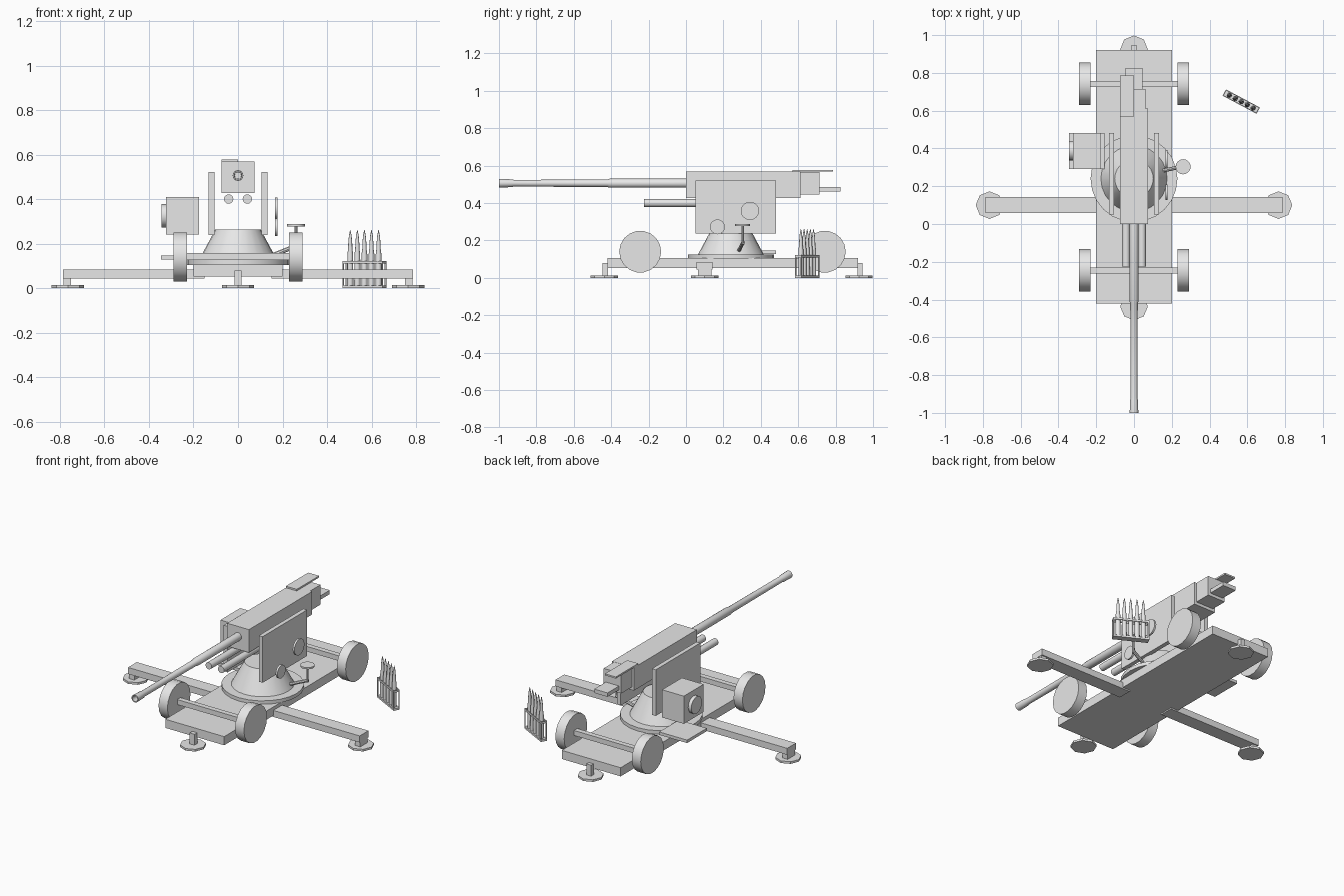
import bpy, bmesh, math
from mathutils import Vector, Matrix

cube = bpy.data.objects.get("Cube")
if cube:
    bpy.data.objects.remove(cube)

grey = bpy.data.materials.new("plain_grey")
grey.use_nodes = True
grey.diffuse_color = (0.8, 0.8, 0.8, 1)
grey.node_tree.nodes["Principled BSDF"].inputs["Base Color"].default_value = (0.8, 0.8, 0.8, 1)
parts = []


def finish(name, bm, matrix=None):
    bmesh.ops.recalc_face_normals(bm, faces=bm.faces)
    mesh = bpy.data.meshes.new(name)
    bm.to_mesh(mesh)
    bm.free()
    mesh.materials.append(grey)
    ob = bpy.data.objects.new(name, mesh)
    bpy.context.collection.objects.link(ob)
    if matrix:
        ob.matrix_world = matrix
    parts.append(ob)
    return ob


def box(name, x, y, z, matrix=None):
    """Box from (min, max) ranges."""
    bm = bmesh.new()
    size = [b - a for a, b in (x, y, z)]
    mid = [(a + b) / 2 for a, b in (x, y, z)]
    bmesh.ops.create_cube(bm, size=1, matrix=Matrix.Translation(mid) @ Matrix.Diagonal((*size, 1)))
    return finish(name, bm, matrix)


def lathe(name, profile, start, axis=(0, 0, 1), sides=16, matrix=None):
    """Turned solid: (radius, distance along axis) profile, capped at both ends."""
    bm = bmesh.new()
    rings = []
    for r, d in profile:
        angles = [2 * math.pi * i / sides for i in range(sides)]
        rings.append([bm.verts.new((r * math.cos(a), r * math.sin(a), d)) for a in angles])
    for low, high in zip(rings, rings[1:]):
        for i in range(sides):
            j = (i + 1) % sides
            bm.faces.new((low[i], low[j], high[j], high[i]))
    bm.faces.new(rings[0][::-1])
    bm.faces.new(rings[-1])
    turn = Vector(axis).to_track_quat('Z', 'Y').to_matrix().to_4x4()
    bm.transform(Matrix.Translation(start) @ turn)
    return finish(name, bm, matrix)


def rod(name, a, b, r, sides=16, matrix=None):
    a, b = Vector(a), Vector(b)
    return lathe(name, [(r, 0), (r, (b - a).length)], a, b - a, sides, matrix)


# Carriage bed, axles and wheels
box("carriage_bed", (-.2, .2), (-.42, .92), (.052, .105))
for end, y in (("front", -.245), ("rear", .742)):
    box(end + "_axle", (-.24, .24), (y - .016, y + .016), (.126, .157))
    for side, s in (("left", 1), ("right", -1)):
        rod(f"{end}_{side}_wheel", (s * .23, y, .14), (s * .29, y, .14), .112, 18)

# End jacks
for end, y, post in (("front", -.437, -.432), ("rear", .925, .93)):
    rod(end + "_foot_pad", (0, y, 0), (0, y, .013), .073, 8)
    box(end + "_jack_post", (-.016, .016), (post - .014, post + .014), (.012, .08))

# Side outriggers
for side, s in (("left", 1), ("right", -1)):
    box(side + "_outrigger", sorted((s * .15, s * .787)), (.057, .142), (.044, .084))
    rod(side + "_foot_pad", (s * .765, .1, 0), (s * .765, .1, .013), .073, 8)
    box(side + "_jack_post", sorted((s * .75, s * .785)), (.065, .135), (.012, .045))

# Turntable and pedestal
rod("turntable", (0, .24, .104), (0, .24, .126), .23, 24)
lathe("pedestal", [(.176, 0), (.102, .138)], (0, .24, .125), sides=24)

# Cradle side plates
for side, s in (("left", 1), ("right", -1)):
    box(side + "_cradle_plate", sorted((s * .106, s * .132)), (.05, .482), (.238, .521))

# Gun body
box("receiver", (-.074, .074), (0, .612), (.427, .568))
box("breech", (-.06, .06), (.612, .714), (.445, .567))
box("loading_tray", (-.045, .045), (.714, .826), (.463, .487))
box("feed_cover", (-.074, 0), (.57, .787), (.568, .578))

# Barrel with open bore, and recoil cylinders beneath
lathe("barrel", [(.024, 0), (.024, .41), (.02, .42), (.018, .92), (.021, .935),
                 (.023, 1), (.017, 1), (.015, .93)], (0, 0, .506), (0, -1, 0))
for side, s in (("left", 1), ("right", -1)):
    rod(side + "_recoil_cylinder", (s * .042, .3, .4), (s * .042, -.225, .4), .021)

# Aiming handwheels on the left
rod("elevation_handwheel", (.166, .342, .358), (.178, .342, .358), .049)
rod("traverse_handwheel", (.166, .168, .273), (.178, .168, .273), .04)

# Layer's seat on its bent strut
rod("seat", (.26, .303, .277), (.26, .303, .287), .04)
rod("seat_post", (.26, .303, .18), (.26, .303, .278), .007, 8)
rod("seat_strut", (.262, .306, .19), (.15, .282, .145), .01, 8)

# Sight computer and footplate on the right
box("sight_box", (-.323, -.175), (.29, .482), (.24, .41))
rod("sight_dial", (-.322, .388, .325), (-.344, .388, .325), .052)
box("footplate", (-.345, -.155), (.29, .482), (.128, .146))

# Ammunition rack standing beside the gun
place = Matrix.Translation((.568, .648, 0)) @ Matrix.Rotation(math.radians(-28), 4, 'Z')
L, W = .102, .019
box("rack_base", (-L, L), (-W, W), (0, .012), place)
for s in (1, -1):
    box("rack_long_rail", (-L, L), sorted((s * W, s * (W - .005))), (.11, .122), place)
    box("rack_end_rail", sorted((s * L, s * (L - .005))), (-W, W), (.11, .122), place)
    for t in (1, -1):
        box("rack_post", sorted((s * L, s * (L - .006))), sorted((t * W, t * (W - .006))),
            (.01, .122), place)
for i in range(-2, 3):
    lathe("shell", [(.014, 0), (.013, .14), (.0095, .165), (.009, .19), (.006, .225), (.001, .25)],
          (i * .036, 0, .011), sides=12, matrix=place)

# Smooth round parts, keep edges sharp
bpy.ops.object.select_all(action='DESELECT')
for ob in parts:
    ob.select_set(True)
bpy.context.view_layer.objects.active = parts[0]
bpy.ops.object.shade_smooth_by_angle(angle=math.radians(30))
